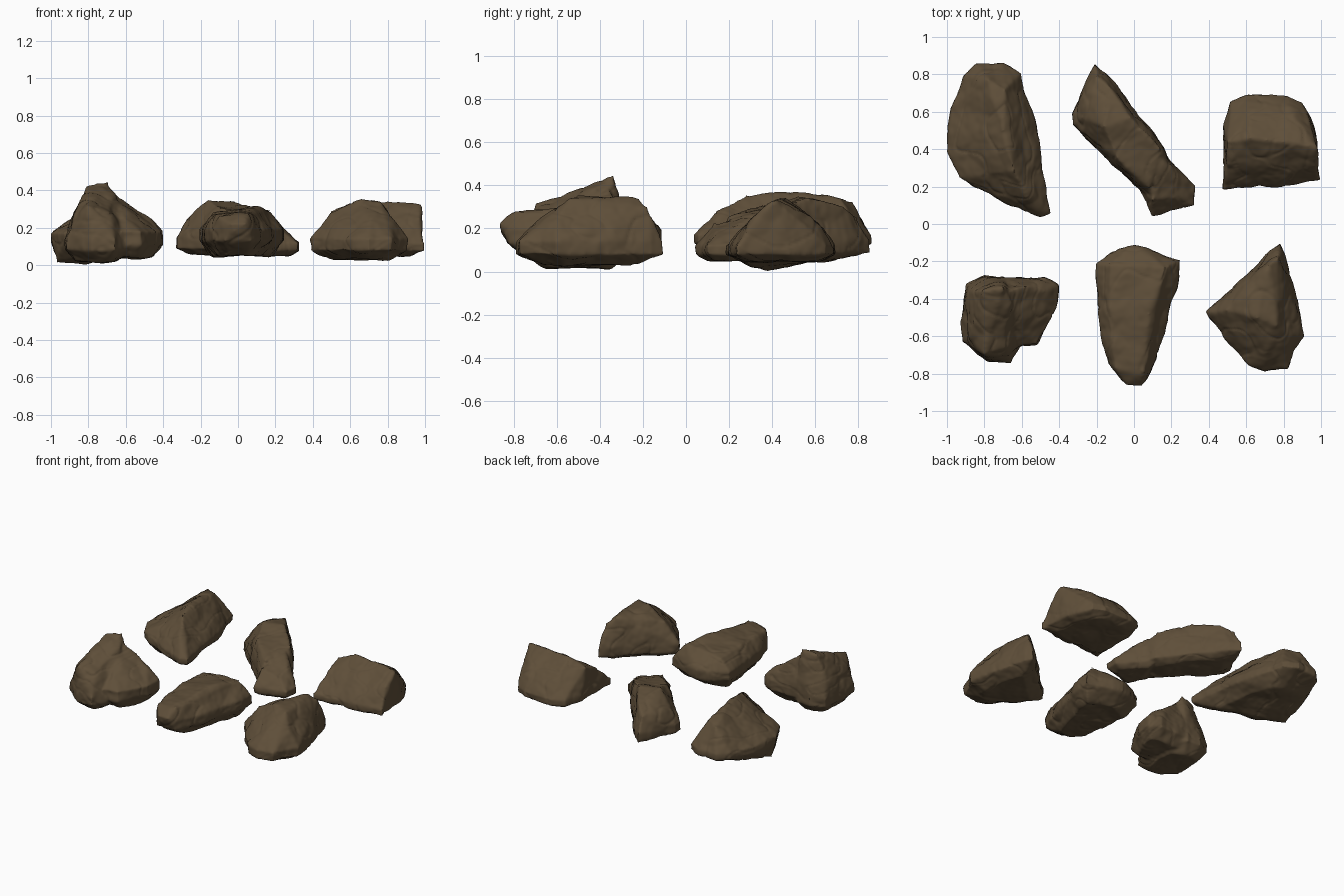
import bpy
import bmesh
from mathutils import Vector, noise

VOXEL = 0.01

cube = bpy.data.objects.get("Cube")
if cube:
    bpy.data.objects.remove(cube, do_unlink=True)

# One earthy brown for every rock
brown = bpy.data.materials.new("earth_brown")
brown.use_nodes = True
colour = (0.113, 0.077, 0.041, 1)
brown.diffuse_color = colour
shader = brown.node_tree.nodes["Principled BSDF"]
shader.inputs["Base Color"].default_value = colour
shader.inputs["Roughness"].default_value = 0.9


def add_lump(bm, outline, crest, floor, low, high, inset=0.68):
    """Convex boulder: plan outline as a waist band, inset underside, crest points on top."""
    centre = sum((Vector(p) for p in outline), Vector((0, 0))) / len(outline)
    points = [(*p, z) for p in outline for z in (low, high)]
    points += [(*centre.lerp(Vector(p), inset), floor) for p in outline]
    verts = [bm.verts.new(p) for p in points + crest]
    bmesh.ops.convex_hull(bm, input=verts)
    loose = [v for v in bm.verts if not v.link_faces]
    bmesh.ops.delete(bm, geom=loose, context="VERTS")


def weather(bm, seed):
    """Push the surface in and out: broad chips, layered cracks and fine grain."""
    bm.normal_update()
    shift = Vector((seed * 3, seed, seed * 2))
    moves = []
    for v in bm.verts:
        p = v.co + shift
        chips = noise.noise(p * 6) * 0.012
        facets = (0.4 - noise.voronoi(p * 7)[0][0]) * 0.016
        warp = noise.noise(p * 4) * 0.8
        crack = abs(noise.noise(Vector((p.x * 5, p.y * 4, p.z * 9 + warp))))
        groove = -max(0, 0.06 - crack) * 0.08
        grain = noise.noise(p * 25) * 0.003
        moves.append(v.normal * (0.004 + chips + facets + groove + grain))
    for v, move in zip(bm.verts, moves):
        v.co += move
        v.co.z = max(v.co.z, 0)


def rock(name, seed, *lumps):
    """Fuse the lumps into one skin, round it a little, then weather it."""
    mesh = bpy.data.meshes.new(name)
    bm = bmesh.new()
    for lump in lumps:
        add_lump(bm, **lump)
    bm.to_mesh(mesh)
    bm.free()
    obj = bpy.data.objects.new(name, mesh)
    bpy.context.collection.objects.link(obj)

    remesh = obj.modifiers.new("fuse", "REMESH")
    remesh.mode = "VOXEL"
    remesh.voxel_size = VOXEL
    soften = obj.modifiers.new("soften", "SMOOTH")
    soften.factor = 0.5
    soften.iterations = 4
    graph = bpy.context.evaluated_depsgraph_get()
    skin = bpy.data.meshes.new_from_object(obj.evaluated_get(graph))
    obj.modifiers.clear()
    obj.data = skin
    bpy.data.meshes.remove(mesh)
    skin.name = name

    bm = bmesh.new()
    bm.from_mesh(skin)
    weather(bm, seed)
    for face in bm.faces:
        face.smooth = True
    bm.to_mesh(skin)
    bm.free()
    skin.materials.clear()
    skin.materials.append(brown)


# Long ridged rock, back row: its underside tips down to the left-hand edge
rock("ridged_rock", 1, dict(
    outline=[(-.91, .79), (-.84, .85), (-.7, .86), (-.6, .81), (-.57, .62), (-.51, .45),
             (-.46, .12), (-.45, .06), (-.5, .04), (-.66, .1), (-.8, .18), (-.93, .25),
             (-1, .39), (-.98, .62)],
    crest=[(-.97, .4, .01), (-.82, .38, .01), (-.78, .77, .32), (-.69, .72, .34),
           (-.7, .5, .37), (-.64, .28, .36), (-.57, .15, .27)],
    floor=.06, low=.13, high=.17, inset=.6))

# Slanting slab with a flat top, back row
rock("slanting_slab", 2, dict(
    outline=[(-.21, .85), (-.15, .8), (.16, .41), (.21, .28), (.1, .13), (-.12, .32),
             (-.33, .53), (-.33, .59), (-.25, .71)],
    crest=[(-.2, .79, .25), (-.13, .73, .3), (-.28, .57, .24), (-.16, .52, .35),
           (-.02, .57, .34), (.14, .4, .29), (-.09, .35, .31), (.08, .2, .25)],
    floor=.06, low=.09, high=.15),
    dict(
    outline=[(.13, .4), (.24, .29), (.32, .2), (.32, .1), (.1, .05), (.04, .18)],
    crest=[(.13, .36, .28), (.22, .25, .22), (.22, .14, .19), (.1, .13, .22)],
    floor=.05, low=.08, high=.12))

# Wedge with a straight crest and a bulging front face, back row
rock("wedge_rock", 3, dict(
    outline=[(.48, .19), (.48, .52), (.52, .65), (.6, .69), (.82, .69), (.9, .65),
             (.97, .48), (.99, .24), (.75, .2)],
    crest=[(.5, .44, .29), (.62, .46, .34), (.8, .44, .34), (.98, .41, .33),
           (.5, .32, .24), (.97, .31, .25), (.62, .58, .26), (.85, .57, .25)],
    floor=.05, low=.08, high=.12, inset=.75))

# Steep peaked rock with a lower side lobe, front row
rock("peaked_rock", 4, dict(
    outline=[(-.9, -.32), (-.8, -.27), (-.7, -.28), (-.6, -.35), (-.58, -.6), (-.66, -.74),
             (-.78, -.73), (-.92, -.63), (-.93, -.52)],
    crest=[(-.81, -.36, .42), (-.7, -.34, .44), (-.66, -.42, .38), (-.79, -.5, .38),
           (-.8, -.69, .31), (-.87, -.61, .27), (-.69, -.66, .28), (-.88, -.36, .26)],
    floor=.02, low=.08, high=.14),
    dict(
    outline=[(-.72, -.29), (-.48, -.29), (-.41, -.33), (-.41, -.45), (-.5, -.52),
             (-.52, -.64), (-.62, -.66), (-.75, -.5)],
    crest=[(-.69, -.36, .4), (-.58, -.33, .33), (-.48, -.36, .26), (-.53, -.45, .26),
           (-.6, -.58, .25)],
    floor=.04, low=.11, high=.18))

# Tapering block with an overhanging nose, front row
rock("tapering_block", 5, dict(
    outline=[(-.2, -.21), (-.12, -.16), (0, -.12), (.1, -.15), (.25, -.19), (.22, -.35),
             (.15, -.52), (.12, -.72), (.07, -.82), (-.07, -.83), (-.14, -.75),
             (-.17, -.61), (-.2, -.28)],
    crest=[(.04, -.86, .22), (-.04, -.86, .22), (-.02, -.86, .18), (-.1, -.77, .26),
           (.05, -.79, .27), (-.13, -.45, .28), (.08, -.48, .31),
           (-.13, -.22, .27), (.17, -.23, .3)],
    floor=.05, low=.13, high=.19))

# Pointed rock, front row
rock("pointed_rock", 6, dict(
    outline=[(.78, -.11), (.72, -.16), (.6, -.31), (.39, -.47), (.4, -.5), (.51, -.65),
             (.61, -.75), (.7, -.79), (.82, -.77), (.9, -.6), (.87, -.4), (.81, -.16)],
    crest=[(.77, -.18, .3), (.72, -.22, .34), (.62, -.38, .33), (.49, -.46, .28),
           (.66, -.5, .35), (.76, -.54, .33), (.83, -.6, .24), (.71, -.69, .24)],
    floor=.03, low=.08, high=.14, inset=.6))
